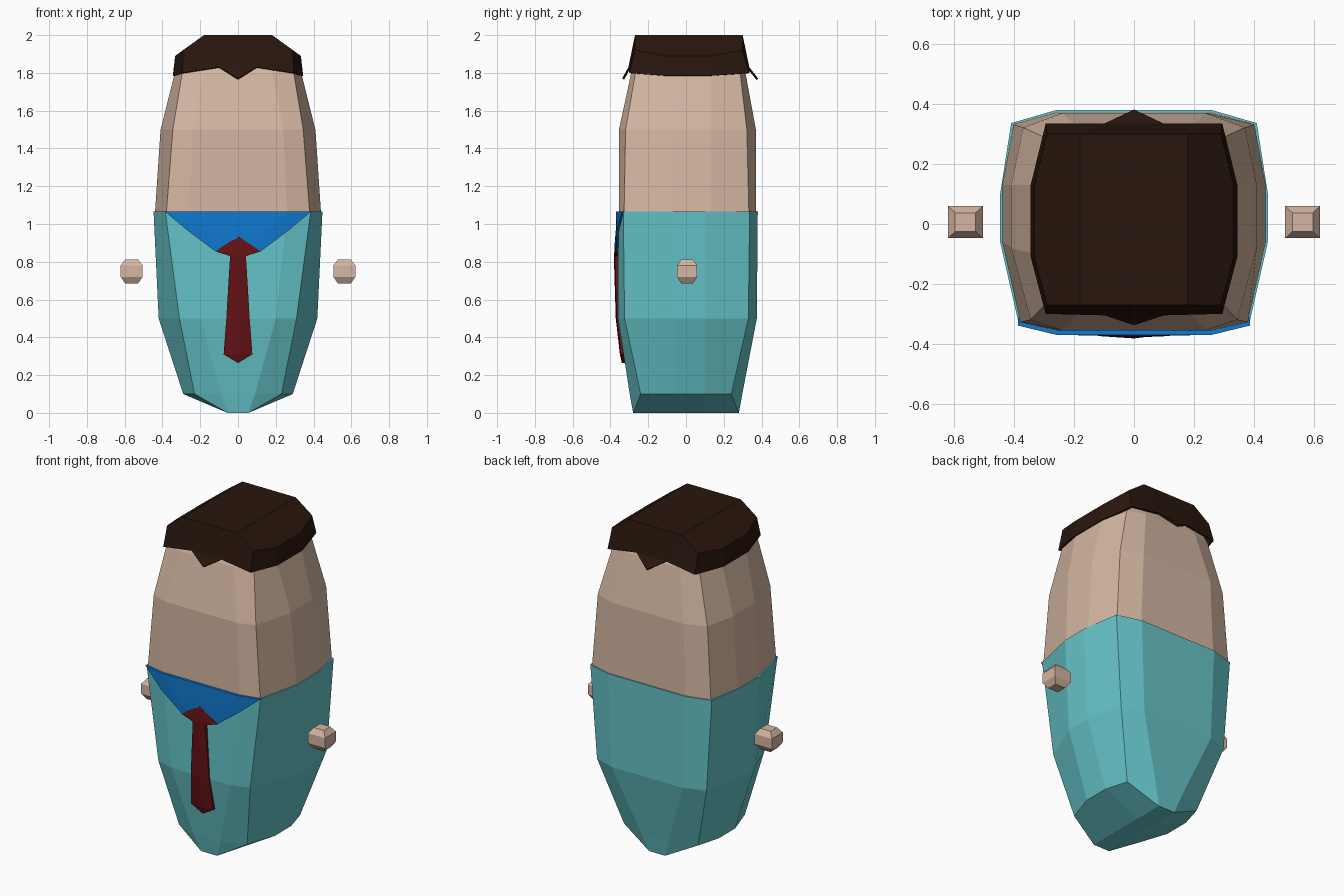
import bpy, bmesh

if "Cube" in bpy.data.objects:
    bpy.data.objects.remove(bpy.data.objects["Cube"])


def material(name, r, g, b):
    m = bpy.data.materials.new(name)
    m.diffuse_color = (r, g, b, 1)
    m.use_nodes = True
    m.node_tree.nodes["Principled BSDF"].inputs["Base Color"].default_value = m.diffuse_color
    return m


SKIN = material("skin", .66, .47, .36)
TEAL = material("teal", .13, .55, .58)
BLUE = material("blue", .005, .19, .62)
RED = material("dark_red", .13, .006, .008)
BROWN = material("brown", .022, .008, .004)


def build(name, verts, faces, mat):
    bm = bmesh.new()
    vs = [bm.verts.new(v) for v in verts]
    for f in faces:
        bm.faces.new([vs[i] for i in f])
    bmesh.ops.remove_doubles(bm, verts=bm.verts, dist=.0005)
    bmesh.ops.recalc_face_normals(bm, faces=bm.faces)
    me = bpy.data.meshes.new(name)
    bm.to_mesh(me)
    bm.free()
    me.materials.append(mat)
    ob = bpy.data.objects.new(name, me)
    bpy.context.collection.objects.link(ob)
    return ob


def mirrored(half):
    """Close a half outline (front to back, +x side) into a full ring."""
    return half + [(-p[0], *p[1:]) for p in reversed(half)]


def bridge(rows, n):
    return [(r * n + i, r * n + (i + 1) % n, (r + 1) * n + (i + 1) % n, (r + 1) * n + i)
            for r in range(rows - 1) for i in range(n)]


def loft(name, rows, mat):
    """Rows of (z, half outline), lofted and capped."""
    rings = [[(x, y, z) for x, y in mirrored(half)] for z, half in rows]
    n = len(rings[0])
    faces = bridge(len(rings), n)
    faces += [tuple(range(n)), tuple(range((len(rings) - 1) * n, len(rings) * n))]
    return build(name, [p for r in rings for p in r], faces, mat)


# shirt: the lower half, narrowing to a keel at the bottom
loft("shirt", [
    (0, [(.055, -.28), (.055, -.279), (.055, -.06), (.055, .1), (.055, .279), (.055, .28)]),
    (.1, [(.09, -.298), (.23, -.24), (.29, -.06), (.29, .1), (.25, .24), (.09, .298)]),
    (.5, [(.2, -.36), (.31, -.325), (.42, -.06), (.42, .1), (.37, .33), (.24, .375)]),
    (1.065, [(.26, -.358), (.385, -.332), (.447, -.06), (.447, .1), (.41, .337), (.26, .38)]),
], TEAL)

# head: the upper half
loft("head", [
    (1.05, [(.26, -.355), (.38, -.328), (.44, -.06), (.44, .13), (.402, .333), (.26, .372)]),
    (1.5, [(.24, -.355), (.345, -.32), (.41, -.08), (.41, .13), (.37, .322), (.24, .37)]),
    (1.8, [(.18, -.29), (.295, -.267), (.335, -.1), (.335, .13), (.293, .287), (.18, .315)]),
    (1.9, [(.15, -.25), (.25, -.235), (.29, -.1), (.29, .13), (.25, .26), (.15, .28)]),
], SKIN)

# collar and tie lie over the front of the shirt
loft("collar", [
    (1.066, [(0, -.37), (.26, -.37), (.388, -.339), (.388, -.31)]),
    (.96, [(0, -.372), (.16, -.372), (.26, -.367), (.26, -.33)]),
    (.855, [(0, -.372), (.06, -.372), (.12, -.370), (.12, -.34)]),
], BLUE)
loft("tie", [
    (z, [(0, y), (w, y + .005), (w, y + .035)]) for z, w, y in [
        (.935, .002, -.376), (.855, .12, -.379), (.83, .042, -.382),
        (.5, .062, -.372), (.31, .076, -.350), (.265, .002, -.340)]
], RED)

# hands: small chamfered blocks floating beside the body
for side, sx in (("right", 1), ("left", -1)):
    rings = [[(sx * .563 + a * s, .006 + b * s * .92, z) for a, b in ((-1, -1), (1, -1), (1, 1), (-1, 1))]
             for z, s in ((.685, .034), (.72, .058), (.78, .058), (.812, .034))]
    build("hand_" + side, [p for r in rings for p in r],
          bridge(4, 4) + [(0, 1, 2, 3), (12, 13, 14, 15)], SKIN)

# hair: an arched cap with a ragged skirt
cap_rows = [(-.27, .29, 1.92), (-.11, .333, 1.89), (.13, .333, 1.89), (.30, .29, 1.92)]
verts = [p for y, w, z in cap_rows
         for p in ((-w, y, z), (-.18, y, 2), (.18, y, 2), (w, y, z))]
faces = [(r * 4 + c, r * 4 + c + 1, r * 4 + c + 5, r * 4 + c + 4)
         for r in range(3) for c in range(3)]
rim = [(.18, -.27, 2), (.29, -.27, 1.92), (.333, -.11, 1.89),
       (.333, .13, 1.89), (.29, .30, 1.92), (.18, .30, 2)]
hem = [(.1, -.305, 1.83), (.295, -.3, 1.80), (.345, -.11, 1.785),
       (.345, .13, 1.785), (.295, .335, 1.80), (.1, .335, 1.83)]
base = len(verts)
verts += mirrored(rim) + mirrored(hem)
skirt = bridge(2, 12)
faces += [tuple(base + i for i in f) for f in skirt]
# pointed locks at the middle of the front and back hems
for y0, tip, a, b in ((-.305, -.338, 12, 23), (.335, .382, 17, 18)):
    verts.append((0, tip, 1.77))
    faces.append((base + a, base + b, len(verts) - 1))
hair = build("hair", verts, faces, BROWN)
mod = hair.modifiers.new("thickness", "SOLIDIFY")
mod.thickness = .012
mod.offset = -1
